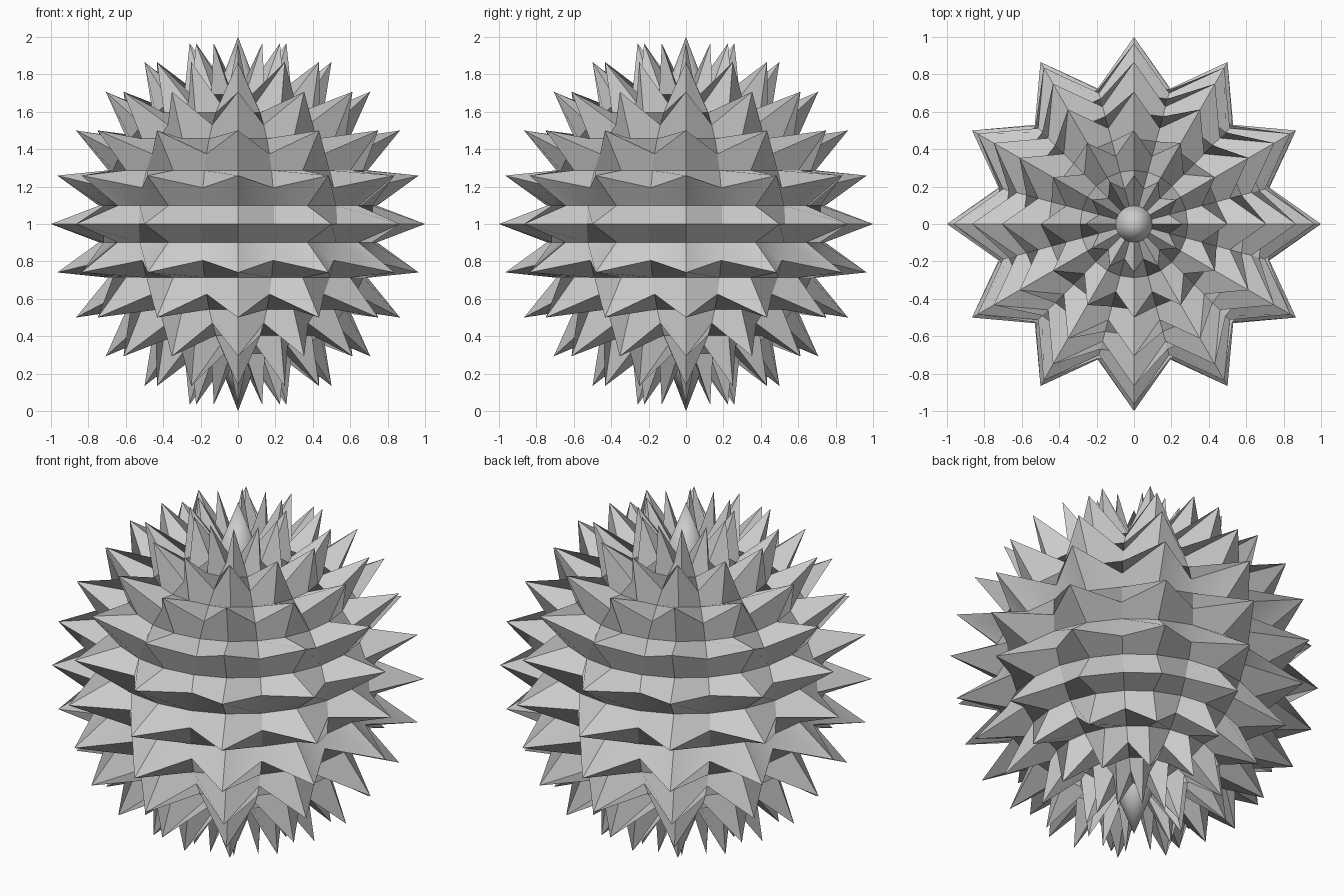
import bpy, math

if "Cube" in bpy.data.objects:
    bpy.data.objects.remove(bpy.data.objects["Cube"])

SEGMENTS, RINGS, VALLEY = 24, 24, 0.75
STEP_U = 2 * math.pi / SEGMENTS
STEP_V = math.pi / RINGS

# Base sphere: every second vertex of every second ring stays out as a spike
bpy.ops.mesh.primitive_uv_sphere_add(segments=SEGMENTS, ring_count=RINGS, radius=1)
ball = bpy.context.object
ball.name = "spiky_ball"

for v in ball.data.vertices:
    x, y, z = v.co
    ring = round(math.acos(max(-1, min(1, z))) / STEP_V)
    column = round(math.atan2(y, x) / STEP_U)
    is_pole = ring in (0, RINGS)
    if not is_pole and (ring % 2 or column % 2):
        v.co *= VALLEY          # sunken valley between spikes
    v.co.z += 1                 # stand on the ground

ball.data.update()
bpy.ops.object.shade_smooth_by_angle(angle=math.radians(30))
